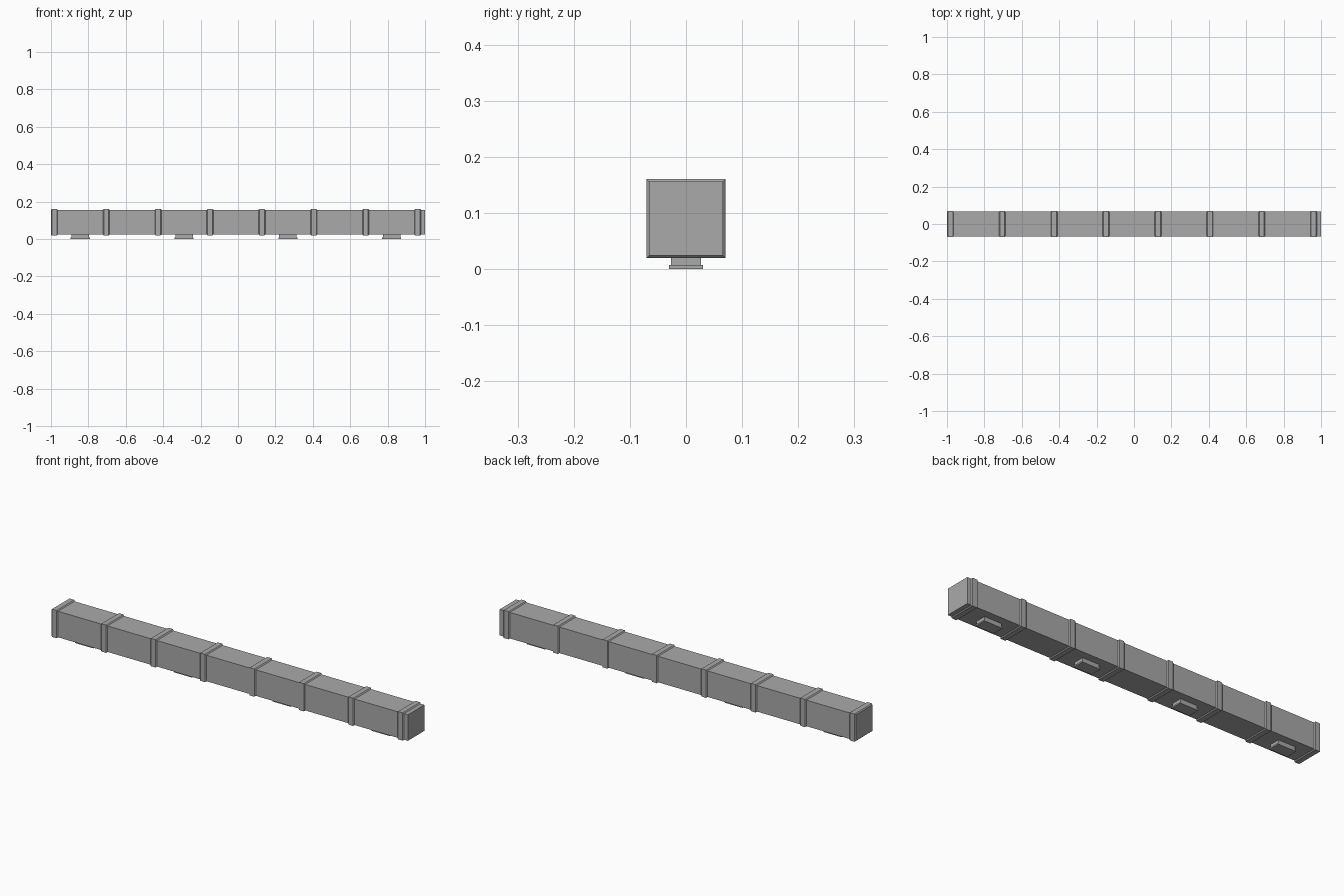
import bpy
import bmesh
from mathutils import Matrix

cube = bpy.data.objects.get("Cube")
if cube:
    bpy.data.objects.remove(cube, do_unlink=True)

GREY = (0.4, 0.4, 0.4, 1)
metal = bpy.data.materials.new("grey_metal")
metal.use_nodes = True
metal.diffuse_color = GREY
metal.node_tree.nodes["Principled BSDF"].inputs["Base Color"].default_value = GREY

MID_Z = 0.09        # height of the duct axis
PITCH = 0.2775      # distance between collars
FIRST_X = -0.982


def add_object(name, bm):
    bmesh.ops.recalc_face_normals(bm, faces=bm.faces)
    mesh = bpy.data.meshes.new(name)
    bm.to_mesh(mesh)
    bm.free()
    mesh.materials.append(metal)
    obj = bpy.data.objects.new(name, mesh)
    bpy.context.collection.objects.link(obj)
    return obj


def add_box(bm, size, center):
    matrix = Matrix.Translation(center) @ Matrix.Diagonal((*size, 1))
    bmesh.ops.create_cube(bm, size=1, matrix=matrix)


def square_loft(name, x, profile):
    """Loft square sections given as (x offset, half width)."""
    bm = bmesh.new()
    rings = []
    for dx, r in profile:
        corners = ((-r, -r), (r, -r), (r, r), (-r, r))
        rings.append([bm.verts.new((x + dx, y, MID_Z + z)) for y, z in corners])
    for a, b in zip(rings, rings[1:]):
        for i in range(4):
            j = (i + 1) % 4
            bm.faces.new((a[i], a[j], b[j], b[i]))
    bm.faces.new(rings[0])
    bm.faces.new(rings[-1])
    return add_object(name, bm)


# Long square duct
square_loft("duct_body", 0, [(-0.999, 0.066), (1, 0.066)])

# Raised collars with chamfered edges
for i in range(8):
    square_loft(f"collar_{i + 1}", FIRST_X + i * PITCH,
                [(-0.018, 0.066), (-0.013, 0.0705), (0.013, 0.0705), (0.018, 0.066)])

# Mounting feet under every second section
for i in range(4):
    x = FIRST_X + (2 * i + 0.5) * PITCH
    bm = bmesh.new()
    add_box(bm, (0.094, 0.054, 0.022), (x, 0, 0.017))
    add_box(bm, (0.102, 0.06, 0.007), (x, 0, 0.0035))
    add_object(f"foot_{i + 1}", bm)
